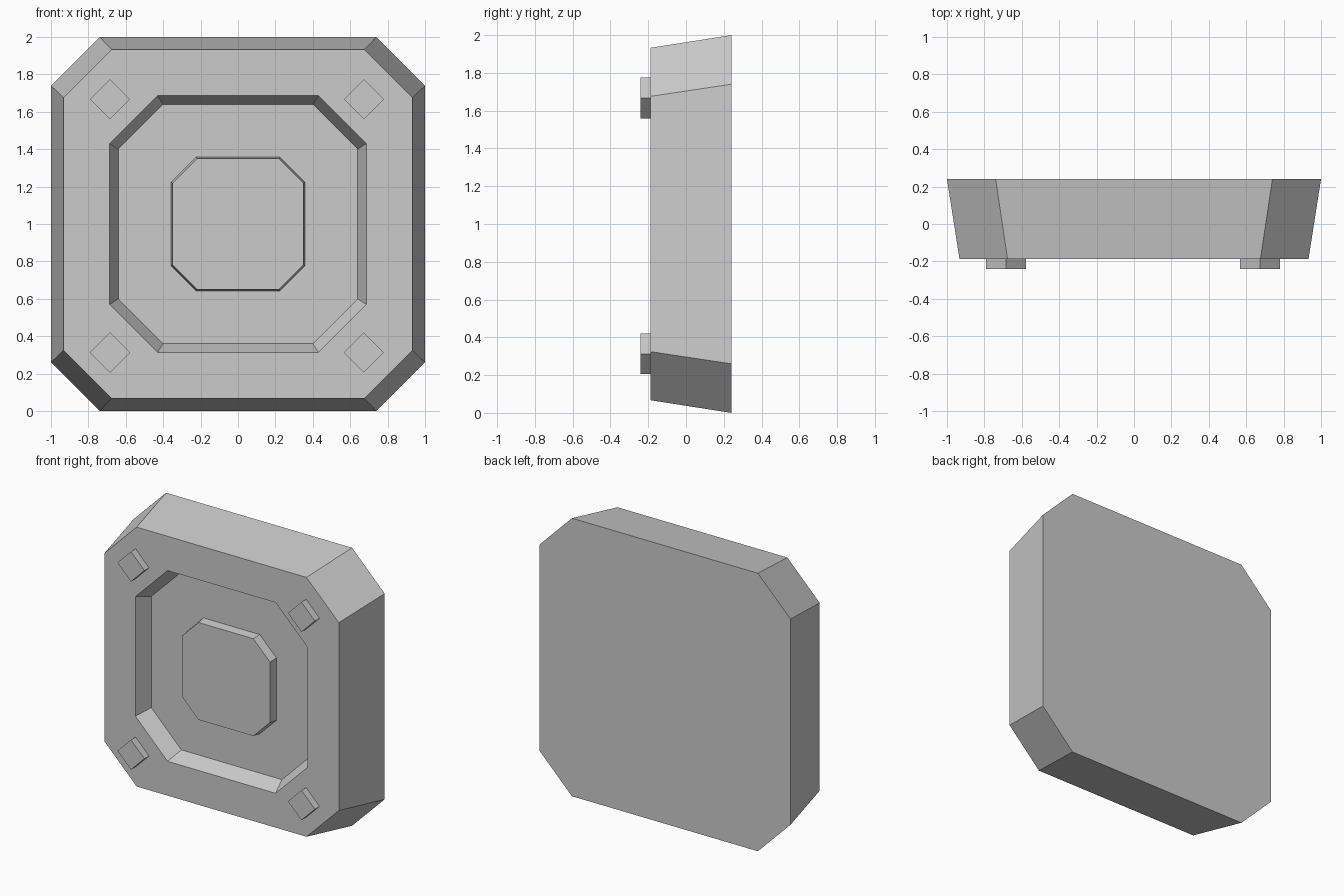
import bpy
import bmesh
from math import pi
from mathutils import Matrix

cube = bpy.data.objects.get("Cube")
if cube:
    bpy.data.objects.remove(cube, do_unlink=True)

grey = bpy.data.materials.new("light_grey")
grey.use_nodes = True
colour = (0.6, 0.6, 0.6, 1)
grey.diffuse_color = colour
grey.node_tree.nodes["Principled BSDF"].inputs["Base Color"].default_value = colour

MID_Z = 1.0


def add_object(name, bm):
    bmesh.ops.recalc_face_normals(bm, faces=bm.faces)
    mesh = bpy.data.meshes.new(name)
    bm.to_mesh(mesh)
    bm.free()
    mesh.materials.append(grey)
    obj = bpy.data.objects.new(name, mesh)
    bpy.context.scene.collection.objects.link(obj)
    return obj


def octagon(bm, half, corner, y):
    """Square of the given half size with its corners cut off."""
    quarter = [(half, -corner), (half, corner)]
    ring = []
    for turn in range(4):
        for x, z in quarter:
            for _ in range(turn):
                x, z = -z, x
            ring.append(bm.verts.new((x, y, MID_Z + z)))
    return ring


def loft(name, sections):
    """Join octagons of (half, corner, y) in order and cap both ends."""
    bm = bmesh.new()
    rings = [octagon(bm, *s) for s in sections]
    for a, b in zip(rings, rings[1:]):
        for i in range(8):
            j = (i + 1) % 8
            bm.faces.new((a[i], a[j], b[j], b[i]))
    bm.faces.new(rings[0])
    bm.faces.new(rings[-1])
    return add_object(name, bm)


FRONT, FLOOR = -0.187, -0.072

# Tapered body with a recessed front
loft("body", [
    (1.0, 0.74, 0.24),
    (0.933, 0.676, FRONT),
    (0.686, 0.43, FRONT),
    (0.64, 0.40, FLOOR),
])

# Raised pad in the middle of the recess
loft("centre_pad", [
    (0.357, 0.224, FLOOR),
    (0.35, 0.218, -0.137),
])

# Diamond studs at the four corners
for side, x in (("right", -0.684), ("left", 0.673)):
    for level, z in (("lower", 0.313), ("upper", 1.667)):
        bm = bmesh.new()
        bmesh.ops.create_cube(bm, size=1, matrix=(
            Matrix.Translation((x, FRONT - 0.0265, z))
            @ Matrix.Rotation(pi / 4, 4, 'Y')
            @ Matrix.Diagonal((0.152, 0.053, 0.152, 1))))
        add_object(f"{level}_{side}_stud", bm)
